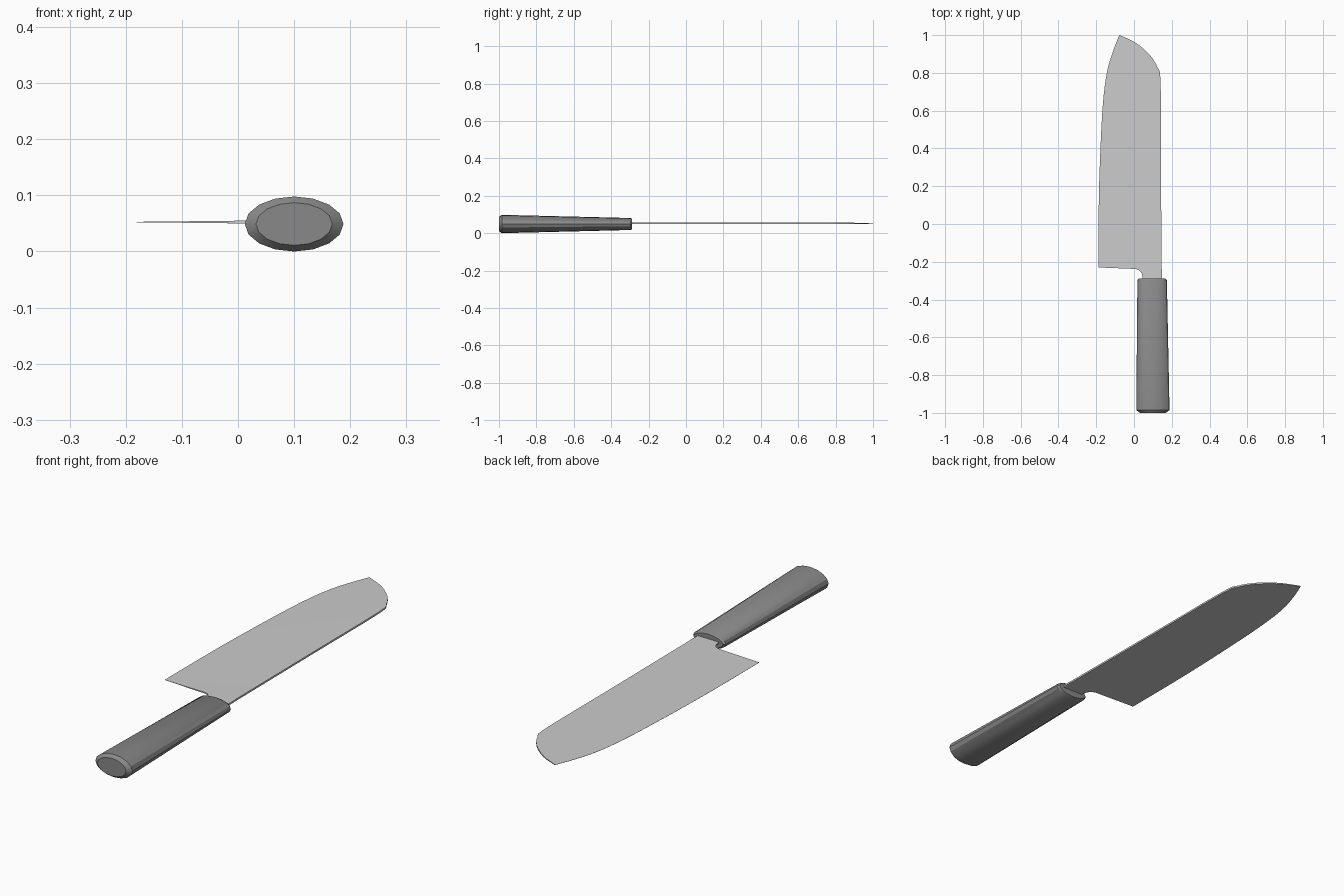
import bpy, math
from mathutils import Vector

if "Cube" in bpy.data.objects:
    bpy.data.objects.remove(bpy.data.objects["Cube"])


def make_object(name, verts, faces):
    mesh = bpy.data.meshes.new(name)
    mesh.from_pydata(verts, [], faces)
    mesh.update()
    obj = bpy.data.objects.new(name, mesh)
    bpy.context.collection.objects.link(obj)
    bpy.context.view_layer.objects.active = obj
    bpy.ops.object.select_all(action='DESELECT')
    obj.select_set(True)
    # consistent outward normals
    bpy.ops.object.mode_set(mode='EDIT')
    bpy.ops.mesh.select_all(action='SELECT')
    bpy.ops.mesh.normals_make_consistent(inside=False)
    bpy.ops.object.mode_set(mode='OBJECT')
    bpy.ops.object.shade_smooth_by_angle(angle=math.radians(30))
    return obj


def loft(name, rings):
    n = len(rings[0])
    verts = [v for ring in rings for v in ring]
    faces = [(r * n + i, r * n + (i + 1) % n, (r + 1) * n + (i + 1) % n, (r + 1) * n + i)
             for r in range(len(rings) - 1) for i in range(n)]
    faces += [tuple(range(n)), tuple((len(rings) - 1) * n + i for i in range(n))]
    return make_object(name, verts, faces)


def smooth_path(points, steps=3):
    # Catmull-Rom through the control points
    p = [Vector(q) for q in points]
    p = [2 * p[0] - p[1]] + p + [2 * p[-1] - p[-2]]
    out = []
    for a, b, c, d in zip(p, p[1:], p[2:], p[3:]):
        for k in range(steps):
            t = k / steps
            out.append(0.5 * (2 * b + (c - a) * t + (2 * a - 5 * b + 4 * c - d) * t * t
                              + (3 * b - a - 3 * c + d) * t ** 3))
    return out + [p[-2]]


# Handle: tapered oval with chamfered ends (y, centre x, half width, half height)
SIDES = 16
stations = [(-1.0, 0.100, 0.068, 0.038), (-0.985, 0.100, 0.088, 0.049),
            (-0.297, 0.096, 0.078, 0.032), (-0.288, 0.096, 0.070, 0.027)]
rings = []
for y, cx, rx, rz in stations:
    angles = [2 * math.pi * i / SIDES for i in range(SIDES)]
    rings.append([(cx + rx * math.cos(a), y, 0.049 + rz * math.sin(a)) for a in angles])
handle = loft("handle", rings)
dark = bpy.data.materials.new("dark_grey")
dark.diffuse_color = (0.25, 0.25, 0.25, 1)
dark.use_nodes = True
dark.node_tree.nodes["Principled BSDF"].inputs["Base Color"].default_value = dark.diffuse_color
handle.data.materials.append(dark)

# Blade: thin wedge between cutting edge and spine, running from tip to heel to tang
Z = 0.0525
cutting_edge = smooth_path([(-0.079, 0.997), (-0.114, 0.907), (-0.146, 0.79), (-0.167, 0.606),
                            (-0.181, 0.315), (-0.187, 0.077), (-0.188, -0.23)])
spine = smooth_path([(-0.076, 1.0), (0.008, 0.96), (0.082, 0.897), (0.124, 0.83),
                     (0.141, 0.75), (0.143, 0.3), (0.146, -0.23)])
neck = [(0.008, -0.238), (0.024, -0.243), (0.034, -0.251), (0.042, -0.265),
        (0.045, -0.283), (0.045, -0.33)]


def half_thickness(x):
    return 0.0004 + 0.0035 * (x + 0.19) / 0.34


blade_rings = []
for e, s in zip(cutting_edge, spine):
    h = half_thickness(s.x)
    blade_rings.append([(e.x, e.y, Z - 0.0003), (s.x, s.y, Z - h),
                        (s.x, s.y, Z + h), (e.x, e.y, Z + 0.0003)])
for x, y in neck:
    h, hs = half_thickness(x), half_thickness(0.147)
    blade_rings.append([(x, y, Z - h), (0.147, y - 0.001, Z - hs),
                        (0.147, y - 0.001, Z + hs), (x, y, Z + h)])
loft("blade", blade_rings)
